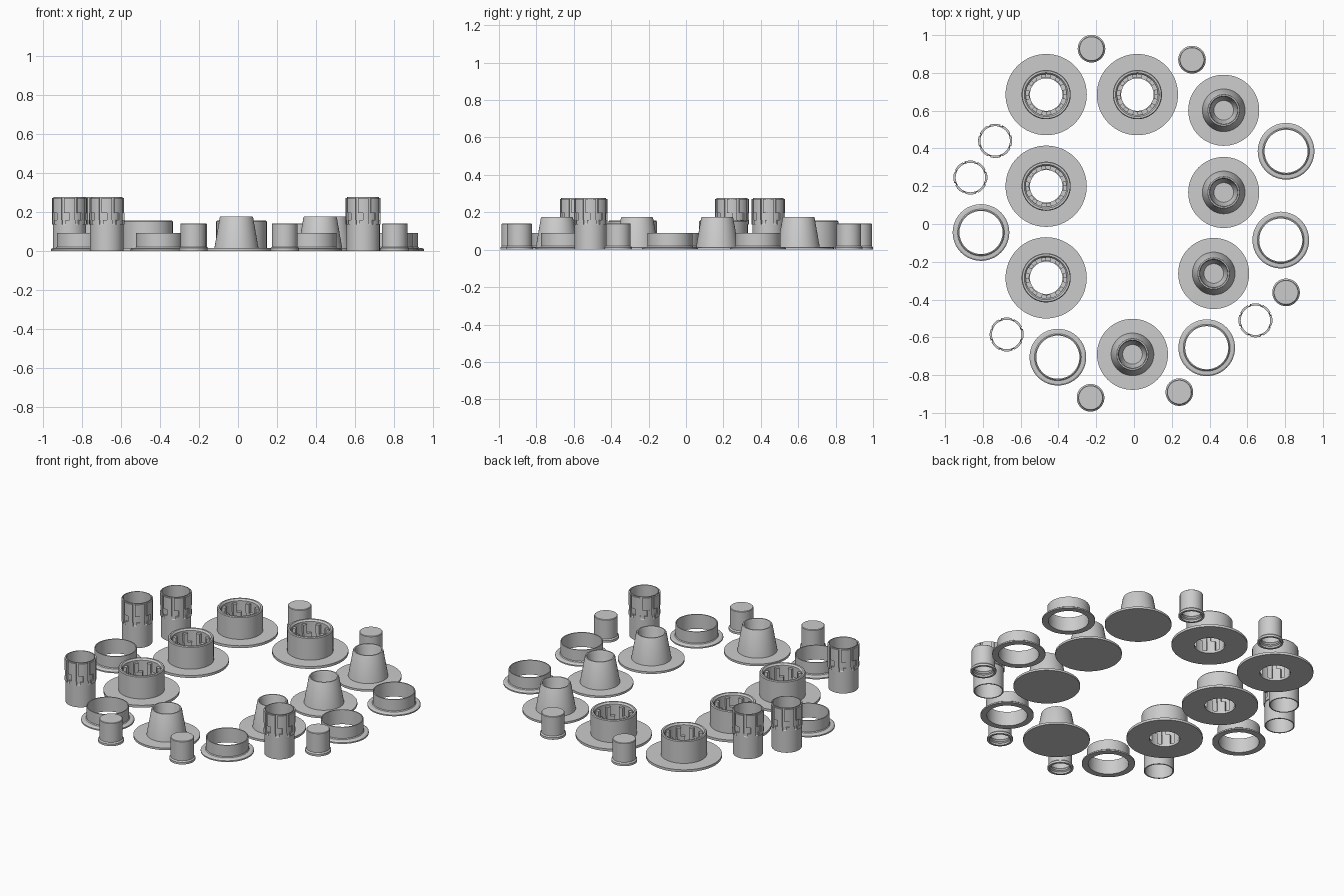
import bpy, bmesh, math

if "Cube" in bpy.data.objects:
    bpy.data.objects.remove(bpy.data.objects["Cube"])

grey = bpy.data.materials.new("plain_grey")
grey.diffuse_color = (0.6, 0.6, 0.6, 1)
grey.use_nodes = True
grey.node_tree.nodes["Principled BSDF"].inputs["Base Color"].default_value = grey.diffuse_color


def lathe(bm, profile, closed=True, steps=64):
    """Turn a profile of (radius, height) points around the z axis."""
    verts = [bm.verts.new((r, 0, z)) for r, z in profile]
    edges = [bm.edges.new(p) for p in zip(verts, verts[1:])]
    if closed:
        edges.append(bm.edges.new((verts[-1], verts[0])))
    bmesh.ops.spin(bm, geom=verts + edges, cent=(0, 0, 0), axis=(0, 0, 1),
                   angle=2 * math.pi, steps=steps, use_duplicate=False)
    bmesh.ops.remove_doubles(bm, verts=bm.verts, dist=1e-5)


def arc_block(bm, mid, width, r0, r1, z0, z1, steps=5):
    """Curved block, centred on angle mid, both angles in degrees."""
    rows = []
    for i in range(steps + 1):
        a = math.radians(mid + width * (i / steps - 0.5))
        rows.append([bm.verts.new((r * math.cos(a), r * math.sin(a), z))
                     for r, z in ((r0, z0), (r1, z0), (r1, z1), (r0, z1))])
    bm.faces.new(rows[0])
    bm.faces.new(rows[-1][::-1])
    for a, b in zip(rows, rows[1:]):
        for k in range(4):
            m = (k + 1) % 4
            bm.faces.new((a[k], b[k], b[m], a[m]))


def place(name, bm, spots):
    """Make one mesh and put a copy at every spot."""
    bmesh.ops.recalc_face_normals(bm, faces=bm.faces)
    mesh = bpy.data.meshes.new(name)
    bm.to_mesh(mesh)
    bm.free()
    mesh.materials.append(grey)
    for i, (x, y) in enumerate(spots):
        obj = bpy.data.objects.new(f"{name}_{i + 1}", mesh)
        obj.location = (x, y, 0)
        bpy.context.collection.objects.link(obj)
        if i == 0:
            bpy.ops.object.select_all(action='DESELECT')
            obj.select_set(True)
            bpy.context.view_layer.objects.active = obj
            bpy.ops.object.shade_smooth_by_angle(angle=math.radians(30))


# Wide flanged sockets with locking ribs inside
bm = bmesh.new()
lathe(bm, [(0.086, 0), (0.215, 0), (0.215, 0.015), (0.13, 0.015), (0.13, 0.15),
           (0.126, 0.155), (0.116, 0.155), (0.108, 0.145), (0.108, 0.015), (0.086, 0.015)])
for k in range(8):
    arc_block(bm, 45 * k, 28, 0.09, 0.109, 0.014, 0.08)
    arc_block(bm, 45 * k + 8, 14, 0.09, 0.109, 0.08, 0.135)
place("flanged_socket", bm, [(-0.465, 0.685), (0.018, 0.685), (-0.465, 0.20), (-0.465, -0.285)])

# Tapered cups on round, closed bases
bm = bmesh.new()
lathe(bm, [(0, 0), (0.188, 0), (0.188, 0.013), (0.113, 0.015), (0.086, 0.17),
           (0.083, 0.175), (0.076, 0.175), (0.072, 0.165), (0.066, 0.06),
           (0.052, 0.03), (0, 0.03)], closed=False)
place("tapered_cup", bm, [(0.475, 0.602), (0.475, 0.167), (0.422, -0.262), (-0.008, -0.69)])

# Low open collars with a thin bevelled flange
bm = bmesh.new()
lathe(bm, [(0.114, 0), (0.15, 0), (0.15, 0.008), (0.142, 0.014), (0.124, 0.015),
           (0.12, 0.02), (0.12, 0.09), (0.114, 0.09)])
place("open_collar", bm, [(0.805, 0.385), (0.777, -0.085), (0.385, -0.655),
                          (-0.403, -0.705), (-0.81, -0.045)])

# Tall tubes with stepped locking lugs around the upper half
bm = bmesh.new()
lathe(bm, [(0.078, 0), (0.085, 0), (0.085, 0.135), (0.082, 0.14), (0.082, 0.277), (0.078, 0.277)])
for k in range(8):
    arc_block(bm, 45 * k, 36, 0.081, 0.09, 0.195, 0.272)
    arc_block(bm, 45 * k + 9, 18, 0.081, 0.09, 0.158, 0.195)
    arc_block(bm, 45 * k + 4, 32, 0.081, 0.09, 0.135, 0.158)
place("locking_tube", bm, [(-0.735, 0.44), (-0.866, 0.246), (-0.674, -0.585), (0.643, -0.51)])

# Small closed caps, hollow below, with a stepped foot
bm = bmesh.new()
lathe(bm, [(0, 0.14), (0.063, 0.14), (0.066, 0.137), (0.066, 0.02), (0.073, 0.013),
           (0.073, 0), (0.06, 0), (0.06, 0.012), (0.052, 0.018), (0.052, 0.028),
           (0.057, 0.034), (0.057, 0.125), (0, 0.125)], closed=False)
place("small_cap", bm, [(-0.225, 0.928), (0.307, 0.87), (0.805, -0.362),
                        (0.24, -0.89), (-0.23, -0.92)])
